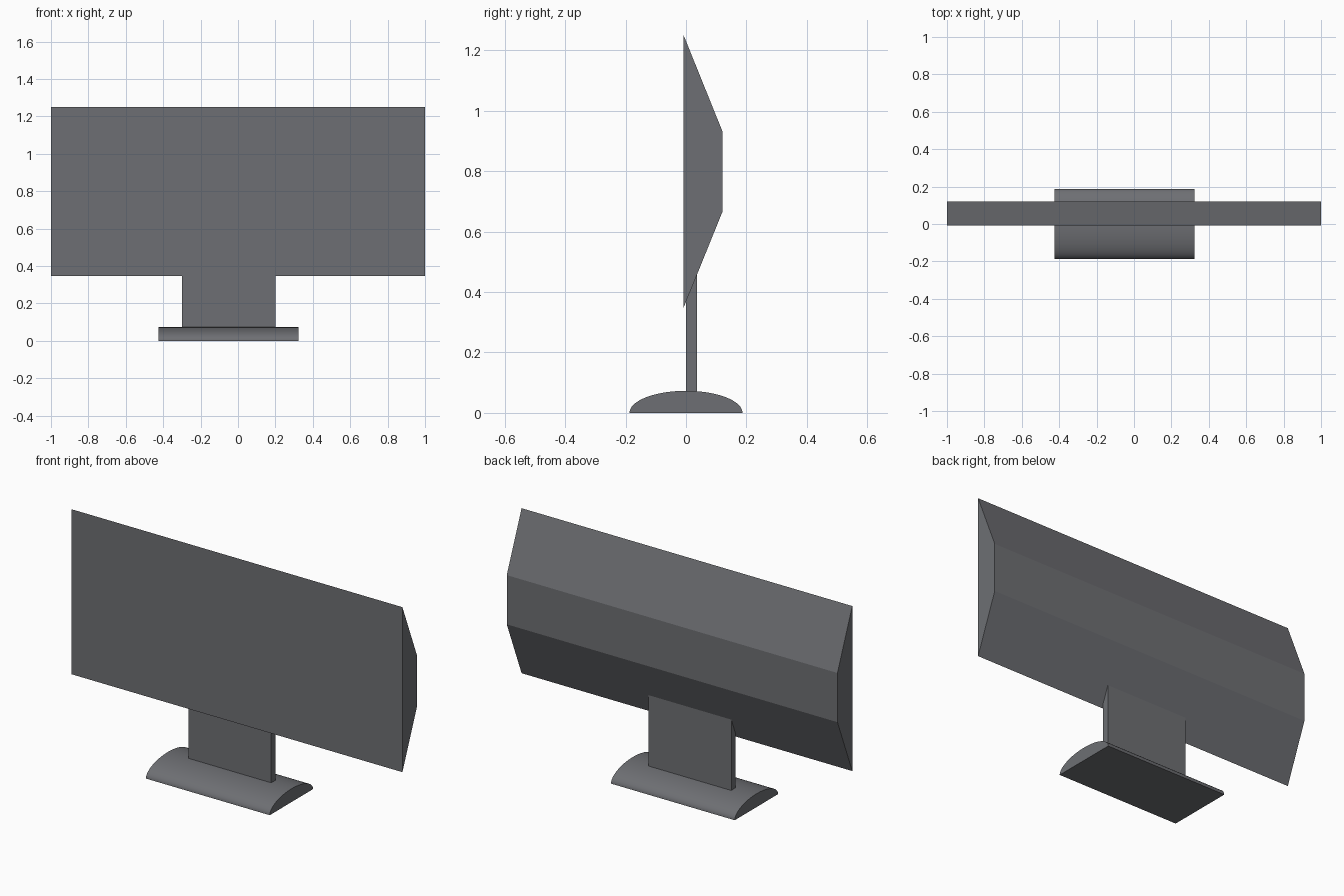
import bpy, bmesh, math

if "Cube" in bpy.data.objects:
    bpy.data.objects.remove(bpy.data.objects["Cube"])

# Dark grey plastic shared by all parts
plastic = bpy.data.materials.new("dark_plastic")
plastic.diffuse_color = (0.155, 0.159, 0.172, 1)
plastic.use_nodes = True
plastic.node_tree.nodes["Principled BSDF"].inputs["Base Color"].default_value = plastic.diffuse_color


def extrude_profile(name, profile, x0, x1):
    """Extrude a closed (y, z) outline along x into a capped solid."""
    bm = bmesh.new()
    face = bm.faces.new([bm.verts.new((x0, y, z)) for y, z in profile])
    ext = bmesh.ops.extrude_face_region(bm, geom=[face])
    verts = [g for g in ext["geom"] if isinstance(g, bmesh.types.BMVert)]
    bmesh.ops.translate(bm, verts=verts, vec=(x1 - x0, 0, 0))
    bmesh.ops.recalc_face_normals(bm, faces=bm.faces)
    mesh = bpy.data.meshes.new(name)
    bm.to_mesh(mesh)
    bm.free()
    mesh.materials.append(plastic)
    obj = bpy.data.objects.new(name, mesh)
    bpy.context.collection.objects.link(obj)
    return obj


# Screen: flat front with a bevelled back
extrude_profile("screen", [(-0.008, 0.348), (0.12, 0.664), (0.12, 0.933), (-0.008, 1.25)], -1, 1)

# Flat neck running up into the back of the screen
extrude_profile("neck", [(0, 0.06), (0.037, 0.06), (0.037, 0.46), (0, 0.46)], -0.3, 0.2)

# Base: half-ellipse dome profile with a flat underside
SEGMENTS = 32
dome = [(0.187 * math.cos(math.pi * i / SEGMENTS), 0.073 * math.sin(math.pi * i / SEGMENTS))
        for i in range(SEGMENTS + 1)]
base = extrude_profile("base", dome, -0.426, 0.323)
bpy.context.view_layer.objects.active = base
base.select_set(True)
bpy.ops.object.shade_smooth_by_angle(angle=math.radians(35))
